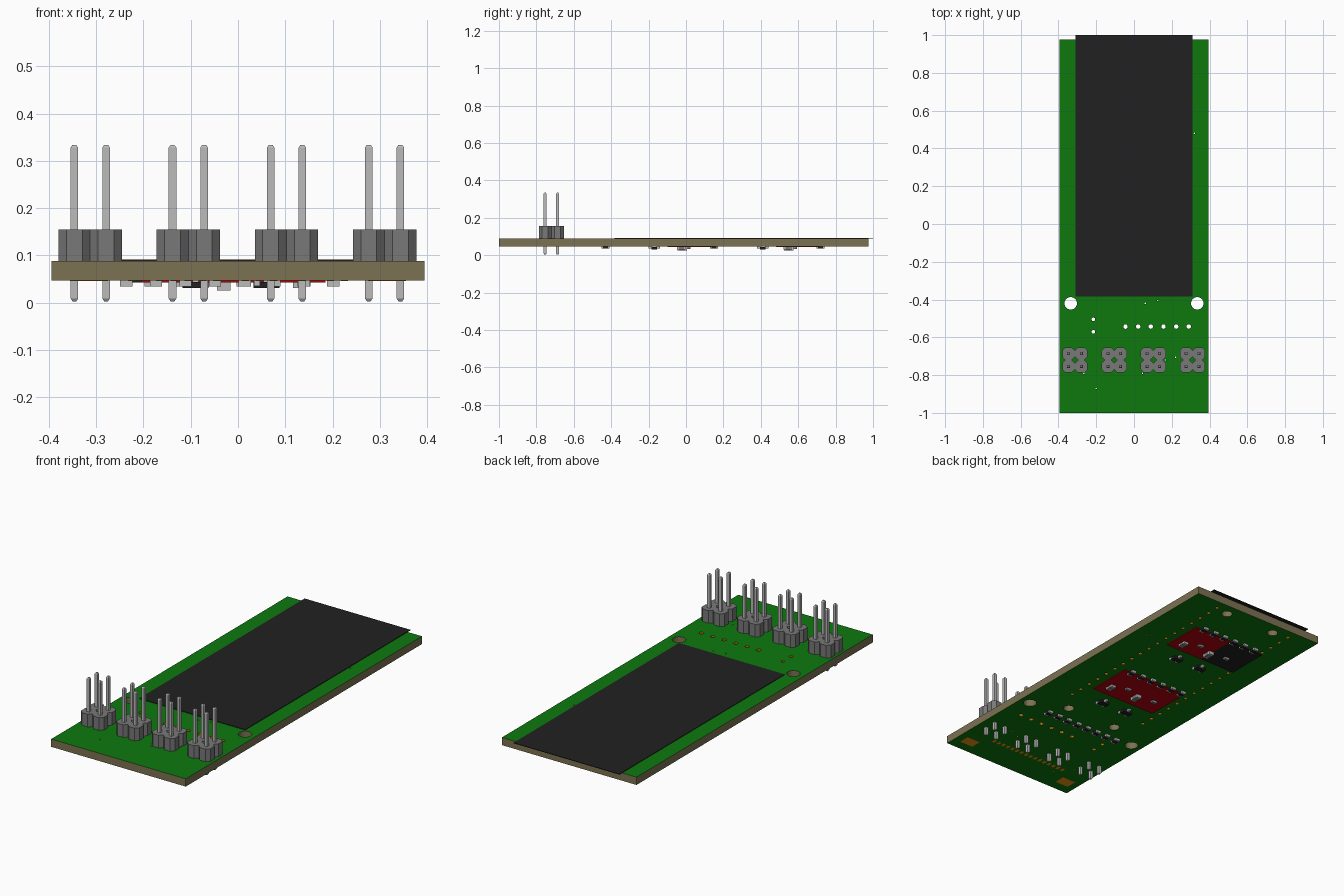
import bpy, bmesh, math
from mathutils import Matrix, Vector

cube = bpy.data.objects.get("Cube")
if cube:
    bpy.data.objects.remove(cube)


def material(name, r, g, b):
    m = bpy.data.materials.new(name)
    m.diffuse_color = (r, g, b, 1)
    m.use_nodes = True
    m.node_tree.nodes["Principled BSDF"].inputs["Base Color"].default_value = (r, g, b, 1)
    return m


GREEN = material("board green", 0.004, 0.19, 0.004)
TAN = material("laminate tan", 0.2, 0.17, 0.085)
BLACK = material("film black", 0.015, 0.015, 0.015)
GREY = material("header grey", 0.19, 0.19, 0.19)
SILVER = material("pin silver", 0.5, 0.5, 0.5)
RED = material("patch red", 0.45, 0.0, 0.004)
GOLD = material("plated gold", 0.8, 0.32, 0.005)

BOTTOM, TOP = 0.047, 0.088
PITCH = 0.067


def finish(bm, name, *mats):
    bmesh.ops.recalc_face_normals(bm, faces=bm.faces)
    mesh = bpy.data.meshes.new(name)
    bm.to_mesh(mesh)
    bm.free()
    for m in mats:
        mesh.materials.append(m)
    obj = bpy.data.objects.new(name, mesh)
    bpy.context.collection.objects.link(obj)
    return obj


def add_box(bm, x, y, z0, z1, w, d, index=0):
    mat = Matrix.Translation((x, y, (z0 + z1) / 2)) @ Matrix.Diagonal((w, d, z1 - z0, 1))
    verts = bmesh.ops.create_cube(bm, size=1, matrix=mat)["verts"]
    for f in {f for v in verts for f in v.link_faces}:
        f.material_index = index


def add_loft(bm, sections):
    """Close a stack of equal-length rings into a solid."""
    rings = [[bm.verts.new(p) for p in ring] for ring in sections]
    n = len(rings[0])
    for a, b in zip(rings, rings[1:]):
        for i in range(n):
            bm.faces.new((a[i], a[(i + 1) % n], b[(i + 1) % n], b[i]))
    bm.faces.new(rings[0])
    bm.faces.new(rings[-1])


def plate(name, mat, x0, x1, y0, y1, z0, z1):
    bm = bmesh.new()
    add_box(bm, (x0 + x1) / 2, (y0 + y1) / 2, z0, z1, x1 - x0, y1 - y0)
    return finish(bm, name, mat)


# Hole positions: x, y, radius
mounting = [(s * 0.335, -0.42, 0.033) for s in (-1, 1)]
mounting += [(s * 0.15, y, 0.027) for s in (-1, 1) for y in (-0.335, 0.91)]
plated = [(-0.045 + i * PITCH, -0.543, 0.012) for i in range(6)]
plated += [(-0.215, y, 0.010) for y in (-0.505, -0.571)]
plated += [(x, 0.925 - i * PITCH, 0.009) for x in (-0.238, 0.228) for i in range(18)]
plated += [(x, y, 0.004) for x, y in ((0.06, -0.42), (0.125, -0.405), (0.165, -0.72),
                                      (0.22, -0.705), (0.045, -0.79), (-0.2, -0.87),
                                      (-0.265, -0.79), (0.32, 0.48))]

# Drilled circuit board
bm = bmesh.new()
for x, y, r in mounting + plated:
    bmesh.ops.create_cone(bm, cap_ends=True, segments=24 if r > 0.02 else 10,
                          radius1=r, radius2=r, depth=0.2,
                          matrix=Matrix.Translation((x, y, 0.07)))
drill = finish(bm, "drill_cutter")
drill.hide_render = True

board = plate("circuit_board", GREEN, -0.394, 0.394, -1.0, 0.977, BOTTOM, TOP)
board.data.materials.append(TAN)
board.data.materials.append(GOLD)
cut = board.modifiers.new("holes", "BOOLEAN")
cut.operation = "DIFFERENCE"
cut.solver = "EXACT"
cut.object = drill
bpy.context.view_layer.update()
evaluated = board.evaluated_get(bpy.context.evaluated_depsgraph_get())
mesh = bpy.data.meshes.new_from_object(evaluated)
board.modifiers.clear()
board.data = mesh
bpy.data.objects.remove(drill)
mesh.materials.clear()
for m in (GREEN, TAN, GOLD):
    mesh.materials.append(m)
for p in mesh.polygons:
    if abs(p.normal.z) > 0.5:
        p.material_index = 0
    else:
        near = any(math.hypot(p.center.x - x, p.center.y - y) < r + 0.003 for x, y, r in plated)
        p.material_index = 2 if near else 1

# Display film overhanging the back edge
plate("display_film", BLACK, -0.31, 0.31, -0.383, 1.0, TOP, TOP + 0.003)

# Pin headers, each two by two
octagon = [(-1, -0.5), (-0.5, -1), (0.5, -1), (1, -0.5),
           (1, 0.5), (0.5, 1), (-0.5, 1), (-1, 0.5)]
square = [(-1, -1), (1, -1), (1, 1), (-1, 1)]


def ring(shape, x, y, z, r):
    return [Vector((x + a * r, y + b * r, z)) for a, b in shape]


for n in range(4):
    cx = -0.3125 + n * 0.2075
    body, pins = bmesh.new(), bmesh.new()
    for sx in (-0.5, 0.5):
        for sy in (-0.5, 0.5):
            x, y = cx + sx * PITCH, -0.72 + sy * PITCH
            add_loft(body, [ring(octagon, x, y, z, PITCH / 2) for z in (TOP, 0.155)])
            add_loft(pins, [ring(square, x, y, z, r) for z, r in
                            ((0.003, 0.004), (0.009, 0.008), (0.328, 0.008), (0.334, 0.004))])
    finish(body, f"header_body_{n + 1}", GREY)
    finish(pins, f"header_pins_{n + 1}", SILVER)

# Coloured patches on the underside
PATCH = BOTTOM - 0.004
plate("upper_red_patch", RED, -0.04, 0.185, 0.48, 0.71, PATCH, BOTTOM)
plate("upper_black_patch", BLACK, -0.25, -0.04, 0.48, 0.71, PATCH, BOTTOM)
plate("lower_red_patch", RED, -0.205, 0.185, -0.1, 0.15, PATCH, BOTTOM)

# Gold pads and dashes under the front edge
for side, x in (("left", 0.315), ("right", -0.315)):
    plate(side + "_contact_pad", GOLD, x - 0.04, x + 0.04, -0.945, -0.885, BOTTOM - 0.001, BOTTOM)
bm = bmesh.new()
for i in range(16):
    add_box(bm, -0.225 + i * 0.03, -0.83, BOTTOM - 0.001, BOTTOM, 0.016, 0.025)
finish(bm, "gold_dashes", GOLD)


# Rows of small resistors with metal ends
def resistor_row(name, count, x0, step, y):
    bm = bmesh.new()
    for i in range(count):
        x = x0 + i * step
        add_box(bm, x, y, 0.035, BOTTOM, 0.026, 0.026)
        for s in (-1, 1):
            add_box(bm, x, y + s * 0.017, 0.0345, BOTTOM, 0.026, 0.009, 1)
    finish(bm, name, BLACK, SILVER)


resistor_row("back_resistors", 6, -0.185, 0.065, 0.72)
resistor_row("middle_resistors", 6, -0.185, 0.065, 0.15)
resistor_row("front_resistors", 8, -0.236, 0.0625, -0.43)

# Three-legged transistors
for n, (x, y) in enumerate(((0.06, 0.41), (-0.09, 0.41), (0.06, -0.17), (-0.09, -0.17))):
    bm = bmesh.new()
    add_box(bm, x, y, 0.031, 0.044, 0.055, 0.028)
    for dx, dy in ((-0.02, -0.022), (0.02, -0.022), (0, 0.022)):
        add_box(bm, x + dx, y + dy, 0.035, BOTTOM, 0.012, 0.018, 1)
    finish(bm, f"transistor_{n + 1}", BLACK, SILVER)

# Capacitors and chips on the patches
for group, y in (("back", 0.57), ("middle", 0.0)):
    bm = bmesh.new()
    for x, dy, w, d, z in ((0.13, -0.025, 0.028, 0.045, 0.031),
                           (-0.03, -0.02, 0.028, 0.05, 0.026),
                           (-0.13, 0.0, 0.028, 0.018, 0.034),
                           (0.05, 0.015, 0.028, 0.018, 0.034)):
        add_box(bm, x, y + dy, z, BOTTOM, w, d * 0.6)
        for s in (-1, 1):
            add_box(bm, x, y + dy + s * d * 0.4, z, BOTTOM, w, d * 0.2, 1)
    finish(bm, group + "_capacitors", GREY, SILVER)
